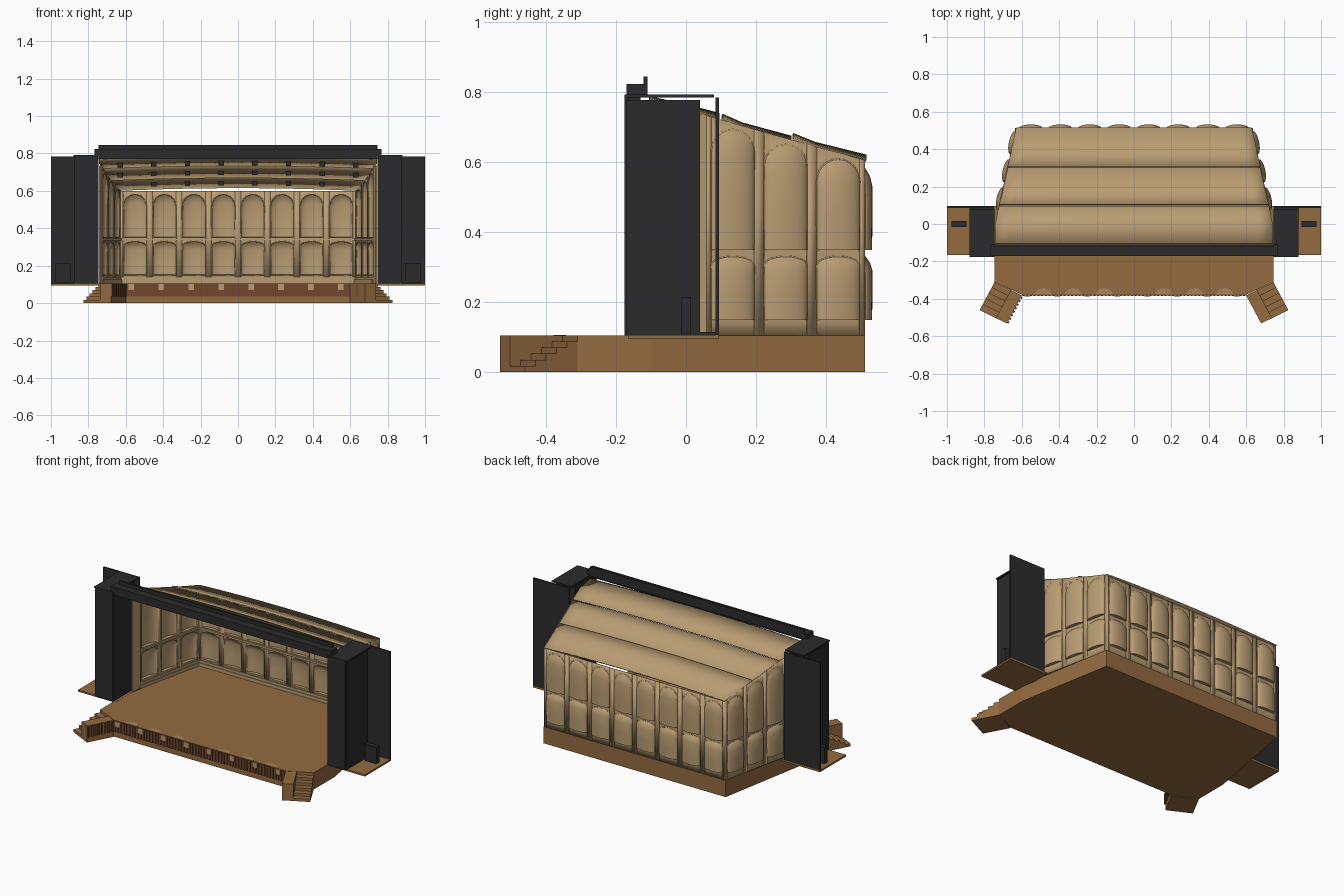
import bpy, bmesh, math
from mathutils import Vector

if "Cube" in bpy.data.objects:
    bpy.data.objects.remove(bpy.data.objects["Cube"])


def material(name, r, g, b):
    m = bpy.data.materials.new(name)
    m.diffuse_color = [(c / 255) ** 2.2 for c in (r, g, b)] + [1]
    m.use_nodes = True
    m.node_tree.nodes["Principled BSDF"].inputs["Base Color"].default_value = m.diffuse_color
    return m


TAN = material("tan_plaster", 184, 156, 115)
WOOD = material("stage_wood", 146, 106, 66)
RED = material("dark_red_wood", 112, 73, 50)
PALE = material("pale_wood", 166, 132, 90)
DARK = material("charcoal", 47, 47, 48)


def mesh(name, verts, faces, mat, thick=0, smooth=False):
    bm = bmesh.new()
    vs = [bm.verts.new(v) for v in verts]
    for f in faces:
        bm.faces.new([vs[i] for i in f])
    if thick:
        bmesh.ops.remove_doubles(bm, verts=bm.verts, dist=1e-5)
        bmesh.ops.dissolve_degenerate(bm, edges=bm.edges, dist=1e-5)
    else:
        bmesh.ops.recalc_face_normals(bm, faces=bm.faces)
    me = bpy.data.meshes.new(name)
    bm.to_mesh(me)
    bm.free()
    me.materials.append(mat)
    ob = bpy.data.objects.new(name, me)
    bpy.context.collection.objects.link(ob)
    if thick:
        mod = ob.modifiers.new("thickness", 'SOLIDIFY')
        mod.thickness, mod.offset = thick, 0
    if smooth:
        me.polygons.foreach_set("use_smooth", [True] * len(me.polygons))
        me.set_sharp_from_angle(angle=math.radians(32))
    return ob


def prisms(name, parts, mat):
    """Extrude each (outline, z0, z1) straight up, joined in one object."""
    verts, faces = [], []
    for outline, z0, z1 in parts:
        b, n = len(verts), len(outline)
        verts += [(x, y, z) for z in (z0, z1) for x, y in outline]
        faces += [[b + i for i in range(n)], [b + n + i for i in range(n)]]
        faces += [[b + i, b + (i + 1) % n, b + n + (i + 1) % n, b + n + i] for i in range(n)]
    return mesh(name, verts, faces, mat)


def rect(x0, x1, y0, y1):
    return [(x0, y0), (x1, y0), (x1, y1), (x0, y1)]


def bar(p, q, d0, d1):
    """Outline of a strip along p-q, between two offsets to its right."""
    p, q = Vector(p), Vector(q)
    d = (q - p).normalized()
    n = Vector((d.y, -d.x))
    return [tuple(v) for v in (p + n * d0, q + n * d0, q + n * d1, p + n * d1)]


def slats(p, q, count):
    p, q = Vector(p), Vector(q)
    return [(bar(p.lerp(q, (i + .2) / count), p.lerp(q, (i + .7) / count), 0, .008), .035, .104)
            for i in range(count)]


FLOOR = .105

# Stage platform
right = [(.6, -.378), (.745, -.31), (.745, -.1), (.635, .512)]
prisms("platform", [(right + [(-x, y) for x, y in reversed(right)], 0, FLOOR)], WOOD)

# Corner stairs, each with a solid cheek block on the inner side
A, B, DOWN = Vector((.745, -.31)), Vector((.6, -.382)), Vector((.08, -.15))
for s, side in ((1, "right"), (-1, "left")):
    def corner(t, k):
        v = A + (B - A) * t + DOWN * k
        return (v.x * s, v.y)
    steps = [([corner(0, i / 5), corner(.6, i / 5), corner(.6, (i + 1) / 5), corner(0, (i + 1) / 5)],
              0, FLOOR * (5 - i) / 6) for i in range(5)]
    prisms(side + "_stairs", steps, WOOD)
    prisms(side + "_stair_block", [([corner(.6, 0), corner(1, 0), corner(1, 1), corner(.6, 1)], 0, FLOOR)], WOOD)
    ends = [corner(1, 0), corner(1, 1)]
    if s < 0:
        ends.reverse()
    prisms(side + "_block_slats", slats(ends[0], ends[1], 8) if s < 0 else slats(ends[1], ends[0], 8), RED)

# Slatted front fascia with pale blocks and floor inlays
prisms("fascia_panel", [(rect(-.6, .6, -.381, -.377), .035, .104)], RED)
prisms("fascia_slats", slats((-.6, -.378), (.6, -.378), 60), RED)
prisms("fascia_blocks", [(rect(x - .015, x + .015, -.388, -.378), .07, .103)
                         for x in [-.57 + .16 * i for i in range(8)]], TAN)
prisms("floor_inlays", [([(x + .045 * math.cos(a * math.pi / 8), -.378 + .035 * math.sin(a * math.pi / 8))
                          for a in range(9)], FLOOR - .002, FLOOR + .001)
                        for x in (-.485, -.325, -.16, .16, .325, .485)], PALE)

# Side towers, wing floors and wing panels
for s, side in ((1, "right"), (-1, "left")):
    def mx(x0, x1, y0, y1):
        return rect(min(s * x0, s * x1), max(s * x0, s * x1), y0, y1)
    prisms(side + "_wing_floor", [(mx(.73, 1, -.165, .095), .095, FLOOR + .001)], WOOD)
    prisms(side + "_tower", [(mx(.745, .877, -.172, .04), FLOOR, .778)], DARK)
    prisms(side + "_tower_cap", [(mx(.745, .88, -.176, .08), .785, .793),
                                 (mx(.75, .87, -.176, -.165), FLOOR, .79)], DARK)
    prisms(side + "_wing_panel", [(mx(.748, 1, .085, .095), FLOOR, .785),
                                  (mx(.748, .88, .04, .09), FLOOR, .115)], DARK)
    prisms(side + "_wing_speaker", [(mx(.895, .975, -.015, .015), .11, .215)], DARK)

# Beam across the stage opening
prisms("front_beam", [(rect(-.768, .768, -.17, -.11), .787, .823),
                      (rect(-.745, .745, -.122, -.11), .82, .845),
                      (rect(-.745, .745, -.165, -.13), .77, .79)], DARK)


# Shell walls: rows of rounded niches that bulge outwards
def wall_top(y):
    return .738 - .285 * (y - .04) if y < .3 else .664 - .281 * (y - .3)


N, DEPTH, HALF = 12, .021, .0625
ROWS = ((0, 0), (0, 1), (.4, 1), (.78, 1), (.88, .75), (.95, .4), (1, 0))


def niche_wall(name, p, q, cells):
    p, q = Vector(p), Vector(q)
    d = (q - p).normalized()
    n = Vector((d.y, -d.x))
    w = (q - p).length / cells
    verts, faces, trims = [], [], []

    def P(s, z, out=0):
        v = p + d * s + n * out
        return (v.x, v.y, z)

    def quad(*pts):
        faces.append(range(len(verts), len(verts) + 4))
        verts.extend(pts)

    def top(s):
        return min(wall_top((p + d * s).y), wall_top(.04)) if cells < 8 else .6

    for c in range(cells):
        mid = (c + .5) * w
        crown = top(mid) - .018
        us = [-math.cos(math.pi * i / N) for i in range(N + 1)]
        S = [mid + HALF * u for u in us]
        arc = [math.sqrt(max(0, 1 - u * u)) for u in us]
        # lower niche has a shallow arch, upper one a round arch
        niches = [(.15, [.305 + .025 * a for a in arc]), (.35, [crown - HALF * (1 - a) for a in arc])]
        for a, b in ((c * w, S[0]), (S[-1], (c + 1) * w)):
            quad(P(a, FLOOR), P(b, FLOOR), P(b, top(b)), P(a, top(a)))
        for i in range(N):
            j = i + 1
            lo, hi = niches[0][1], niches[1][1]
            quad(P(S[i], FLOOR), P(S[j], FLOOR), P(S[j], .15), P(S[i], .15))
            quad(P(S[i], lo[i]), P(S[j], lo[j]), P(S[j], .35), P(S[i], .35))
            quad(P(S[i], hi[i]), P(S[j], hi[j]), P(S[j], top(S[j])), P(S[i], top(S[i])))
            for z0, tops in niches:
                for (t0, f0), (t1, f1) in zip(ROWS, ROWS[1:]):
                    quad(*[P(S[k], z0 + (tops[k] - z0) * t, DEPTH * arc[k] * f)
                           for k, t, f in ((i, t0, f0), (j, t0, f0), (j, t1, f1), (i, t1, f1))])
        for z0, tops in niches:
            trims.append([P(S[0], z0)] + [P(S[k], tops[k]) for k in range(N + 1)] + [P(S[-1], z0)])
    mesh(name, verts, faces, TAN, thick=.003, smooth=True)

    # Raised bead around each niche
    cu = bpy.data.curves.new(name + "_arch_trim", 'CURVE')
    cu.dimensions, cu.bevel_depth, cu.bevel_resolution = '3D', .0035, 0
    for t in trims:
        sp = cu.splines.new('POLY')
        sp.points.add(len(t) - 1)
        for pt, co in zip(sp.points, t):
            pt.co = (*co, 1)
        sp.use_cyclic_u = True
    cu.materials.append(TAN)
    bpy.context.collection.objects.link(bpy.data.objects.new(name + "_arch_trim", cu))
    # Rails along the inside
    prisms(name + "_rails", [(bar(p, q, -.009, 0), .334, .346), (bar(p, q, -.012, 0), FLOOR, .125),
                             (bar(p, q, -.007, 0), .125, .14)], TAN)


def half_width(y):
    return .742 - .112 * max(0, y) / .51


F, R = .058, .51
niche_wall("back_wall", (half_width(R), R), (-half_width(R), R), 8)
niche_wall("right_wall", (half_width(F), F), (half_width(R), R), 3)
niche_wall("left_wall", (-half_width(R), R), (-half_width(F), F), 3)
for s, side in ((1, "right"), (-1, "left")):
    a, b = half_width(0) * s, half_width(F) * s
    prisms(side + "_wall_end", [([(a, 0), (b, F), (b - .008 * s, F), (a - .008 * s, 0)], FLOOR, .735)], TAN)

# Three overlapping ceiling canopies, gently arched across the stage
CANOPIES = {"front": ((-.105, .785), (0, .762), (.095, .737)),
            "middle": ((.103, .735), (.16, .71), (.3, .672)),
            "rear": ((.305, .68), (.37, .654), (.515, .618))}
M = 20
for name, prof in CANOPIES.items():
    verts = [((2 * i / M - 1) * half_width(y), y, z - .014 * (2 * i / M - 1) ** 2)
             for y, z in prof for i in range(M + 1)]
    faces = [(r * (M + 1) + i, r * (M + 1) + i + 1, (r + 1) * (M + 1) + i + 1, (r + 1) * (M + 1) + i)
             for r in range(2) for i in range(M)]
    mesh(name + "_canopy", verts, faces, TAN, thick=.007, smooth=True)
    # Small lamps hung under the canopy
    y, z = prof[1]
    prisms(name + "_lamps", [(rect(x - .014, x + .014, y - .01, y + .01), z - .026 - .014 * x * x * 2, z - .003 - .028 * x * x)
                             for x in [-.63 + .18 * i for i in range(8)] if abs(x) < half_width(y) - .04], DARK)
